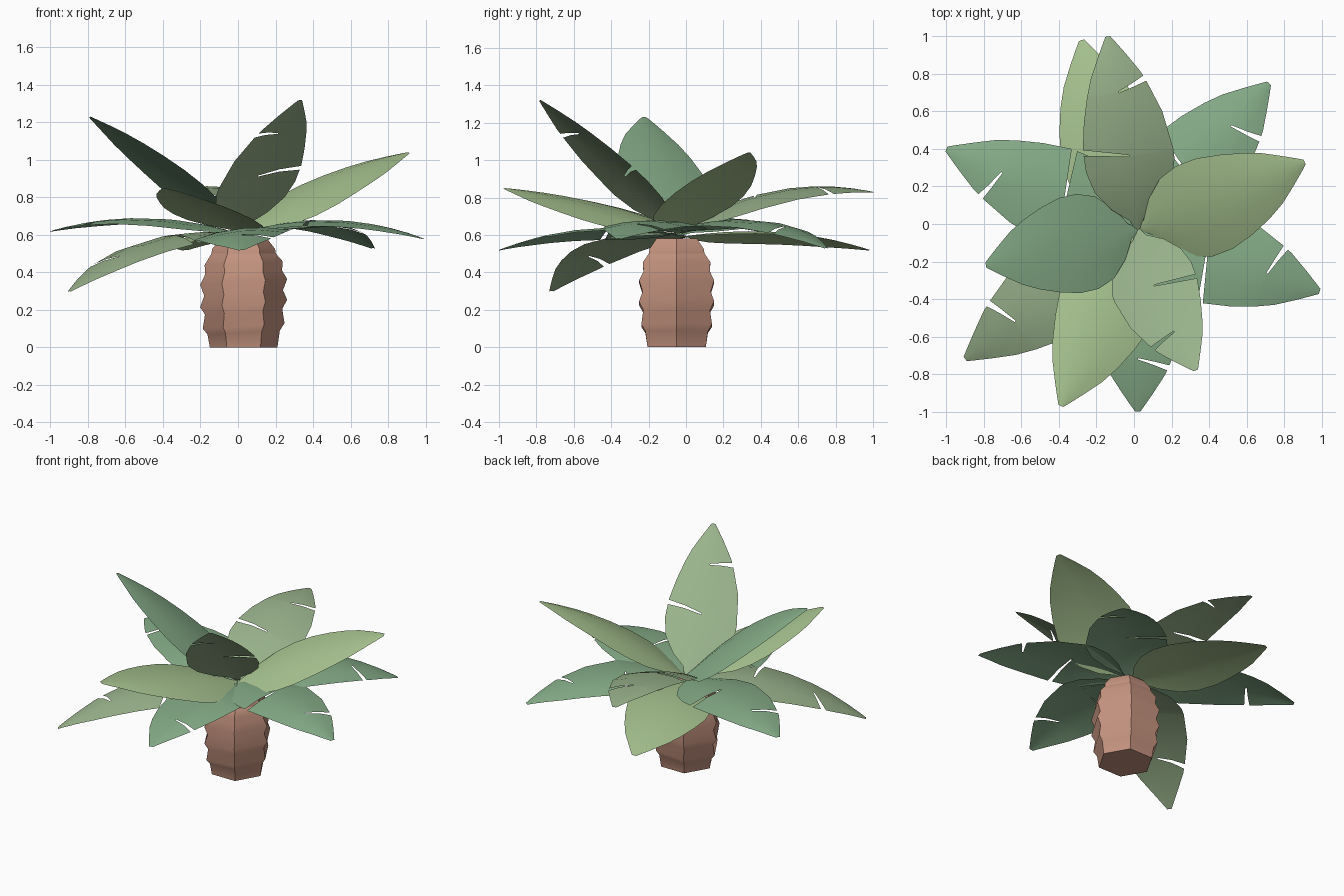
import bpy, bmesh, math
from mathutils import Vector

if "Cube" in bpy.data.objects:
    bpy.data.objects.remove(bpy.data.objects["Cube"])


def material(name, rgb):
    m = bpy.data.materials.new(name)
    m.diffuse_color = (*rgb, 1)
    m.use_nodes = True
    m.node_tree.nodes["Principled BSDF"].inputs["Base Color"].default_value = m.diffuse_color
    return m


def finish(bm, name, mat):
    bmesh.ops.recalc_face_normals(bm, faces=bm.faces)
    me = bpy.data.meshes.new(name)
    for f in bm.faces:
        f.smooth = True
    bm.to_mesh(me)
    bm.free()
    me.materials.append(mat)
    ob = bpy.data.objects.new(name, me)
    bpy.context.collection.objects.link(ob)
    return ob


BARK = material("bark", (0.55, 0.29, 0.21))
LIME = material("lime_leaf", (0.39, 0.55, 0.28))
GREEN = material("green_leaf", (0.24, 0.42, 0.25))
GREY = material("grey_leaf", (0.32, 0.45, 0.26))

# Trunk: six-sided barrel with ridged, slightly tilted rings and sharp corners
CX, CY = 0.03, -0.05
PROFILE = [(0, .18, 0), (.08, .193, .01), (.115, .218, .015), (.19, .206, .015),
           (.235, .232, .02), (.29, .21, .015), (.35, .232, .015), (.4, .205, .01),
           (.45, .208, .01), (.50, .172, 0), (.525, .168, 0), (.58, .125, 0)]
bm = bmesh.new()
rings = []
for z, r, tilt in PROFILE:
    ring = []
    for i in range(6):
        a = i * math.pi / 3
        ring.append(bm.verts.new((CX + r * math.cos(a), CY + r * math.sin(a),
                                  z + tilt * math.cos(a))))
    rings.append(ring)
for lo, hi in zip(rings, rings[1:]):
    for i in range(6):
        j = (i + 1) % 6
        bm.faces.new((lo[i], lo[j], hi[j], hi[i]))
    for i in range(6):
        bm.edges.get((lo[i], hi[i])).smooth = False
for ring in (rings[0], rings[-3], rings[-1]):
    for i in range(6):
        bm.edges.get((ring[i], ring[(i + 1) % 6])).smooth = False
bm.faces.new(rings[0][::-1])
bm.faces.new(rings[-1])
finish(bm, "trunk", BARK)

# Leaf half-width along its length
WIDTH = [(0, .015), (.05, .04), (.12, .14), (.22, .225), (.33, .26), (.45, .26),
         (.58, .23), (.7, .19), (.8, .145), (.9, .082), (.97, .035), (1, .014)]


def half_width(u):
    for (u0, w0), (u1, w1) in zip(WIDTH, WIDTH[1:]):
        if u <= u1:
            return w0 + (w1 - w0) * (u - u0) / (u1 - u0)
    return WIDTH[-1][1]


def leaf(name, tip, base_z, mid_z, mat, tear=0, scale=1.0, roll=0, bow=0):
    """Arched sheet. tear: side (+1 left, -1 right) of the outer tear;
    roll: lift of the left edge; bow: sideways bend to the left."""
    base = Vector((0.02, -0.03, base_z))
    tip = Vector(tip)
    arch = mid_z - (base.z + tip.z) / 2
    out = Vector((tip.x - base.x, tip.y - base.y, 0)).normalized()
    side = Vector((-out.y, out.x, 0))
    tears = [(.76, tear), (.43, -tear)] if tear else []

    # Each row is (station, torn side, lip); tears get two rows, one per lip
    rows = [(u, 0, 0) for u, _ in WIDTH
            if all(not t - .08 < u < t + .03 for t, _ in tears)]
    for t, s in tears:
        rows += [(t - .004, s, -1), (t + .004, s, 1)]
    rows.sort()

    def point(u, s, lip, v):
        if s:
            a = abs(v) if v * s > 0 else 0
            u += -.05 * (1 - a) + lip * .01 * a
        w = half_width(u) * scale
        hump = 4 * u * (1 - u)
        p = base.lerp(tip, u)
        p.z += arch * hump - .035 * v * v * w / .26 + roll * v * w
        return p + side * (v * w + bow * hump)

    bm = bmesh.new()
    steps = (-1, -.5, 0, .5, 1)
    grid = [[bm.verts.new(point(*r, v)) for v in steps] for r in rows]
    for k in range(len(rows) - 1):
        a, b = grid[k], grid[k + 1]
        s = rows[k][1] if rows[k][2] == -1 else 0
        for i in range(4):
            if s * (i - 1.5) > 0:
                continue                      # open gap of the tear
            bm.faces.new((a[i], b[i], b[i + 1], a[i + 1]))
    finish(bm, name, mat)


# Lower tier of drooping leaves
leaf("lower_leaf_front", (.02, -1, .52), .60, .63, GREEN, 1, roll=.1)
leaf("lower_leaf_front_left", (-.9, -.72, .30), .60, .57, GREY, -1)
leaf("lower_leaf_left", (-1, .4, .62), .60, .69, GREEN, 1)
leaf("lower_leaf_back", (-.28, .98, .52), .59, .61, LIME, roll=-.1, bow=.025)
leaf("lower_leaf_back_right", (.72, .75, .53), .61, .68, GREEN, -1)
leaf("lower_leaf_right", (.99, -.36, .58), .61, .68, GREEN, 1)

# Upper tier of rising leaves
leaf("upper_leaf_back", (-.14, 1, .83), .62, .83, GREY, -1, .92, .12, -.015)
leaf("upper_leaf_right", (.91, .33, 1.04), .61, .87, LIME, roll=.2, bow=-.025)
leaf("upper_leaf_front_left", (-.39, -.97, .85), .61, .76, LIME, roll=-.12, bow=.01)
leaf("upper_leaf_left", (-.79, -.22, 1.23), .62, .96, GREEN, roll=.2)
leaf("upper_leaf_front_right", (.33, -.78, 1.32), .62, 1.0, GREY, -1, .88, .17, -.035)
